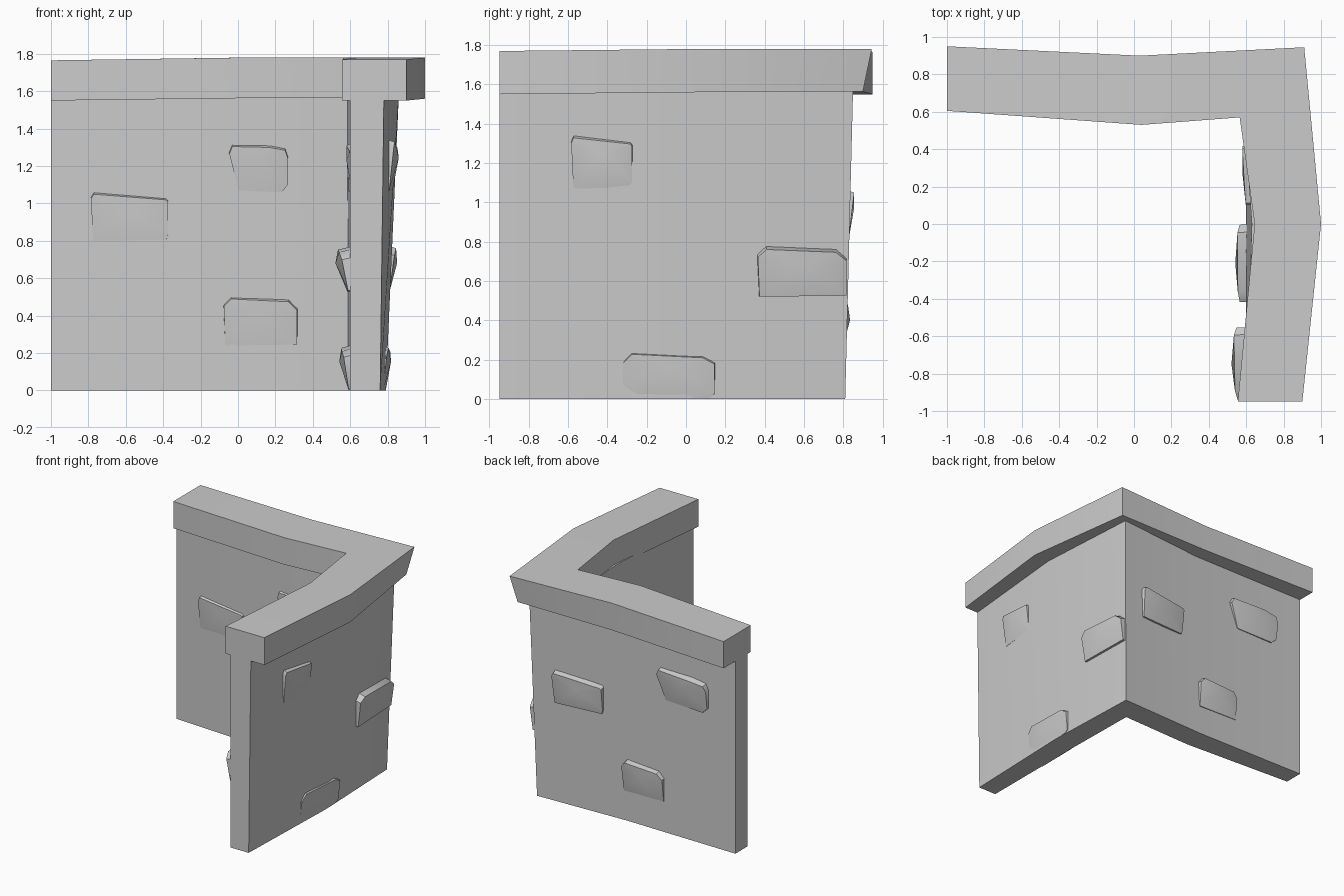
import bpy, bmesh
from mathutils import Vector

if "Cube" in bpy.data.objects:
    bpy.data.objects.remove(bpy.data.objects["Cube"])


def make_object(name, verts, faces, angle):
    me = bpy.data.meshes.new(name)
    me.from_pydata(verts, [], faces)
    bm = bmesh.new()
    bm.from_mesh(me)
    bmesh.ops.recalc_face_normals(bm, faces=bm.faces)
    bm.to_mesh(me)
    bm.free()
    ob = bpy.data.objects.new(name, me)
    bpy.context.collection.objects.link(ob)
    bpy.ops.object.select_all(action='DESELECT')
    ob.select_set(True)
    bpy.context.view_layer.objects.active = ob
    bpy.ops.object.shade_smooth_by_angle(angle=angle)
    return ob


def bent_slab(name, stations):
    """Sweep of four-corner sections: outer/inner at bottom and top."""
    verts, faces = [], []
    for ob, ib, it, ot, z0, z1 in stations:
        verts += [(*ob, z0), (*ib, z0), (*it, z1), (*ot, z1)]
    for s in range(len(stations) - 1):
        a = 4 * s
        for i in range(4):
            j = (i + 1) % 4
            faces.append((a + i, a + j, a + 4 + j, a + 4 + i))
    n = len(verts)
    faces += [(0, 1, 2, 3), (n - 4, n - 3, n - 2, n - 1)]
    return make_object(name, verts, faces, 0.5)


# Corner wall, bent in the middle of each arm and leaning out at the top
bent_slab("wall", [
    ((-1, .80), (-1, .645), (-1, .645), (-1, .80), 0, 1.57),
    ((-.02, .785), (-.04, .59), (.03, .575), (.03, .78), 0, 1.58),
    ((.76, .81), (.59, .61), (.585, .61), (.80, .85), 0, 1.58),
    ((.79, 0), (.60, 0), (.63, 0), (.86, 0), 0, 1.58),
    ((.76, -.95), (.60, -.95), (.60, -.95), (.78, -.95), 0, 1.57),
])

# Coping along the top, flaring outward at the corner
bent_slab("coping", [
    ((-1, .95), (-1, .605), (-1, .605), (-1, .95), 1.55, 1.765),
    ((.03, .90), (.04, .53), (.04, .53), (.03, .90), 1.563, 1.78),
    ((.87, .90), (.565, .57), (.565, .57), (.91, .945), 1.565, 1.78),
    ((1, 0), (.645, 0), (.645, 0), (1, 0), 1.56, 1.78),
    ((.90, -.95), (.555, -.95), (.555, -.95), (.90, -.95), 1.55, 1.77),
])

# Stone outlines seen from outside: (across, up)
SLANTED = [(.03, 0), (.98, .02), (1, .12), (1, .84), (.97, .88), (.04, 1), (0, .9)]
WEDGE = [(.16, .03), (.9, 0), (1, .15), (1, .72), (.95, .9), (.68, .96), (.05, .98), (0, .82)]
CHAMFERED = [(.02, 0), (1, .02), (1, .76), (.88, .94), (.1, 1), (0, .84)]
LOW_CHAMFERED = [(.12, .02), (.95, 0), (1, .1), (1, .78), (.87, .92), (.1, 1), (0, .8), (0, .2)]


def stone(name, left, right, z0, z1, depth, outline):
    """Rounded stone set in the wall between two plan points, bulging toward its top."""
    l, r = Vector((*left, 0)), Vector((*right, 0))
    along = r - l
    out = Vector((along.y, -along.x, 0)).normalized()

    def place(u, v, d):
        return l + along * u + out * d + Vector((0, 0, z0 + (z1 - z0) * v))

    n = len(outline)
    verts = [place(u, v, -.05) for u, v in outline]
    for u, v in outline:
        rim = depth * (.2 + .8 * v) * (1.0 - .35 * abs(2 * u - 1))
        verts.append(place(.5 + (u - .5) * .98, v * .89 if v > .5 else v, rim))
    verts.append(place(.5, .6, depth * .9))
    faces = [tuple(range(n))]
    for i in range(n):
        j = (i + 1) % n
        faces += [(i, j, n + j, n + i), (n + i, n + j, 2 * n)]
    make_object(name, verts, faces, 0.7)


# Stones on the inside and outside of both arms
stone("stone_front_left", (-.79, .632), (-.37, .605), .80, 1.08, .03, SLANTED)
stone("stone_front_upper", (-.05, .583), (.27, .592), 1.06, 1.34, .03, WEDGE)
stone("stone_front_lower", (-.08, .592), (.32, .597), .24, .52, .03, CHAMFERED)
stone("stone_back_corner", (.61, .82), (.18, .79), .80, 1.08, .055, SLANTED)
stone("stone_back_upper", (-.30, .782), (-.76, .80), 1.06, 1.34, .055, WEDGE)
stone("stone_back_lower", (.01, .784), (-.36, .786), .24, .51, .055, CHAMFERED)
stone("stone_right_upper", (.80, -.585), (.82, -.27), 1.07, 1.36, .055, SLANTED)
stone("stone_right_corner", (.80, .36), (.785, .82), .52, .79, .065, CHAMFERED)
stone("stone_right_base", (.77, -.325), (.785, .15), .003, .255, .045, LOW_CHAMFERED)
stone("stone_inner_upper", (.595, .42), (.612, .10), 1.06, 1.34, .025, SLANTED)
stone("stone_inner_end", (.595, -.55), (.60, -.945), .53, .78, .085, CHAMFERED)
stone("stone_inner_base", (.60, 0), (.60, -.42), .003, .255, .065, LOW_CHAMFERED)
